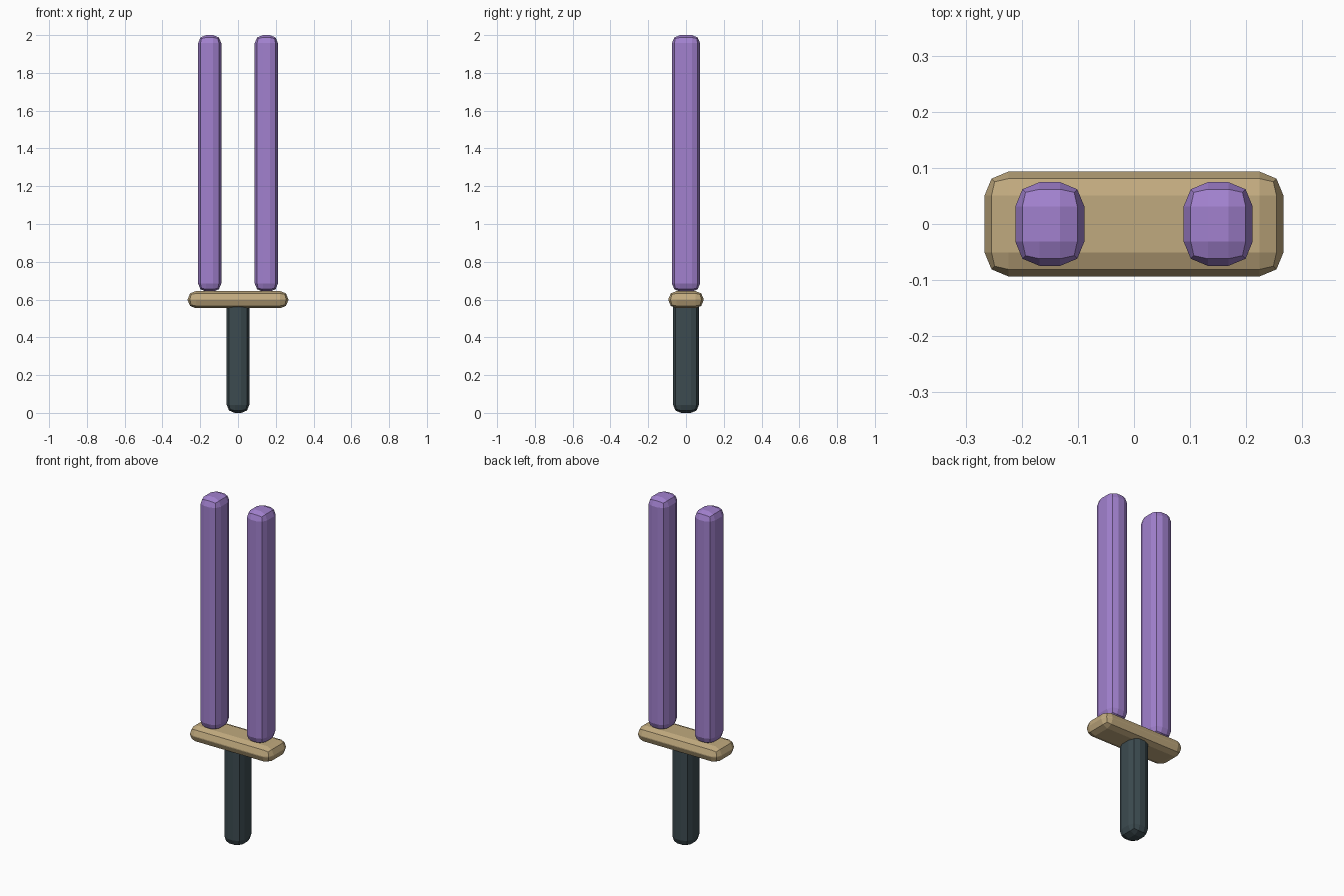
import bpy

if "Cube" in bpy.data.objects:
    bpy.data.objects.remove(bpy.data.objects["Cube"])


def material(name, rgb):
    m = bpy.data.materials.new(name)
    m.diffuse_color = (*rgb, 1)
    m.use_nodes = True
    m.node_tree.nodes["Principled BSDF"].inputs["Base Color"].default_value = m.diffuse_color
    return m


def rounded_box(name, x, size, z0, z1, mat, bevel=0.043):
    """Flat-shaded box with a two-step chamfer on every edge."""
    bpy.ops.mesh.primitive_cube_add(size=1, location=(x, 0, (z0 + z1) / 2))
    ob = bpy.context.object
    ob.name = name
    ob.scale = (size[0], size[1], z1 - z0)
    bpy.ops.object.transform_apply(location=False, rotation=False, scale=True)
    mod = ob.modifiers.new("chamfer", 'BEVEL')
    mod.width = bevel
    mod.segments = 2
    mod.limit_method = 'NONE'
    ob.data.materials.append(mat)
    return ob


purple = material("blade_purple", (0.36, 0.22, 0.62))
tan = material("guard_tan", (0.53, 0.40, 0.21))
dark = material("grip_dark", (0.045, 0.07, 0.08))

# Grip, running up into the guard
rounded_box("handle", 0, (0.12, 0.137), 0.0, 0.6, dark)

# Cross guard
rounded_box("guard", 0, (0.533, 0.187), 0.554, 0.645, tan)

# Twin blades
for side, x in (("left", -0.15), ("right", 0.15)):
    rounded_box(f"{side}_blade", x, (0.123, 0.149), 0.642, 2.0, purple)
